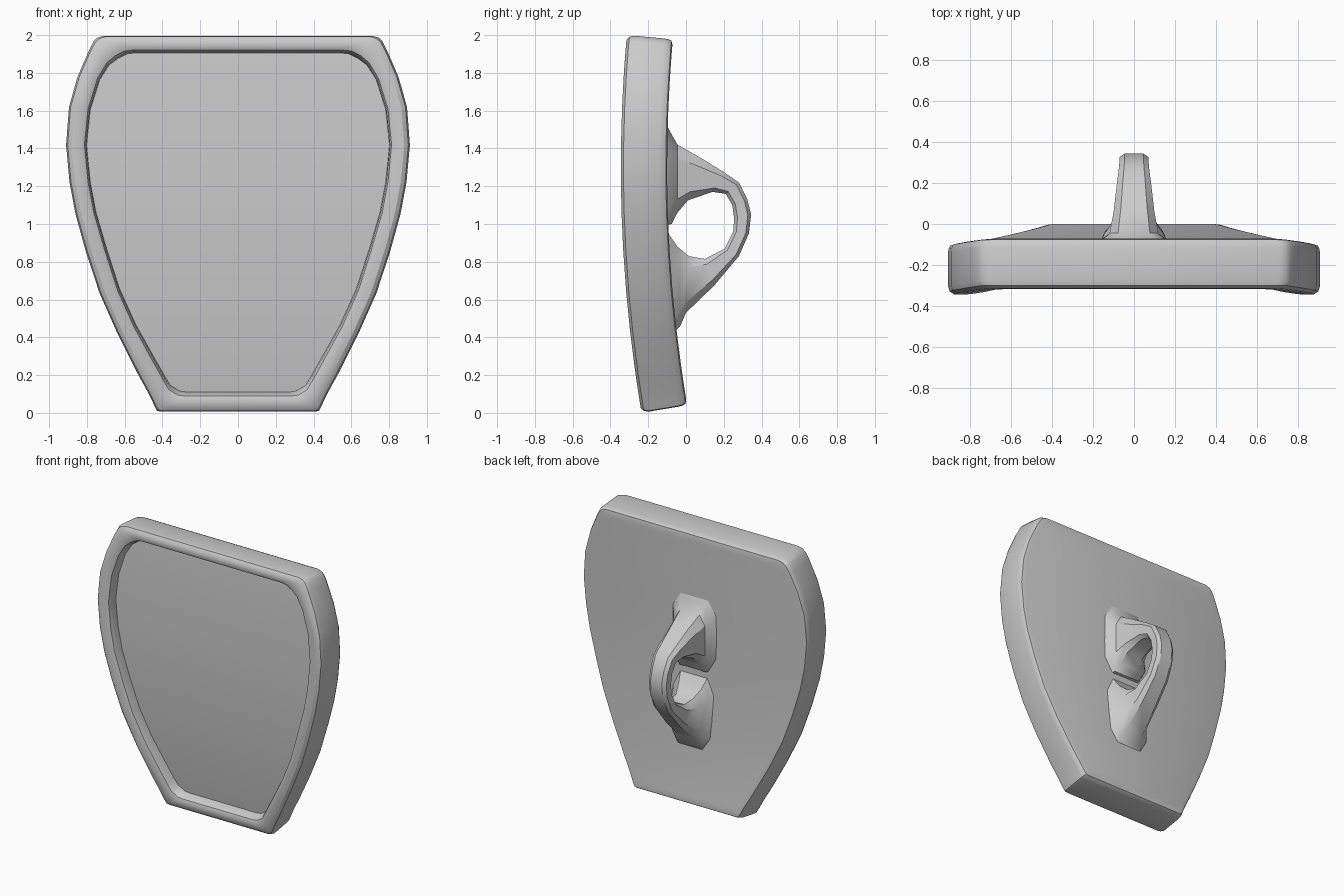
import bpy, bmesh
from mathutils import Vector
from math import radians

if "Cube" in bpy.data.objects:
    bpy.data.objects.remove(bpy.data.objects["Cube"])


def finish(bm, name):
    bmesh.ops.recalc_face_normals(bm, faces=bm.faces[:])
    me = bpy.data.meshes.new(name)
    bm.to_mesh(me)
    bm.free()
    ob = bpy.data.objects.new(name, me)
    bpy.context.collection.objects.link(ob)
    bpy.ops.object.select_all(action='DESELECT')
    ob.select_set(True)
    bpy.context.view_layer.objects.active = ob
    bpy.ops.object.shade_smooth_by_angle(angle=radians(32))
    return ob


def bridge(bm, a, b):
    n = len(a)
    for i in range(n):
        j = (i + 1) % n
        bm.faces.new((a[i], a[j], b[j], b[i]))


def strip_fill(bm, ring):
    # horizontal bands joining the right half of a ring to its mirror
    m = len(ring)
    for i in range(m // 2 - 1):
        bm.faces.new((ring[i], ring[i + 1], ring[m - 2 - i], ring[m - 1 - i]))


# Right half of the outline: outer x, z and inner-panel x, z
OUTLINE = [
    (.41, .0, .27, .095), (.43, .005, .31, .10), (.442, .03, .36, .13),
    (.47, .09, .39, .18), (.53, .20, .435, .26), (.64, .42, .545, .46),
    (.733, .63, .63, .65), (.805, .85, .70, .87), (.86, 1.05, .755, 1.06),
    (.892, 1.22, .785, 1.22), (.91, 1.42, .805, 1.42), (.895, 1.62, .785, 1.61),
    (.85, 1.78, .735, 1.77), (.79, 1.92, .685, 1.85), (.765, 1.97, .64, 1.885),
    (.745, 1.99, .59, 1.91), (.71, 2.0, .54, 1.915)]

# Rim cross-section from back to front panel: (blend outer->inner, depth)
SECTION = [(.35, .245), (.10, .238), (.02, .22), (0, .20), (0, .04), (.08, .014),
           (.28, 0), (.70, 0), (.92, .012), (1, .035), (1.03, .08)]


def on_shield(x, z, depth):
    # bowed front surface, with depth measured along its normal
    y = -.345 + .065 * (z - 1.3) ** 2
    nrm = Vector((0, 1, -.13 * (z - 1.3))).normalized()
    return Vector((x, y, z)) + nrm * depth


# Shield body
bm = bmesh.new()
rings = []
for t, d in SECTION:
    half = [(ox + (ix - ox) * t, oz + (iz - oz) * t) for ox, oz, ix, iz in OUTLINE]
    full = half + [(-x, z) for x, z in reversed(half)]
    rings.append([bm.verts.new(on_shield(x, z, d)) for x, z in full])
for a, b in zip(rings, rings[1:]):
    bridge(bm, a, b)
strip_fill(bm, rings[0])
strip_fill(bm, rings[-1])
finish(bm, "shield_body")

# Back handle stations: outer y, z, inner y, z, half width
HANDLE = [
    (-.12, 1.56, -.12, .99, .19), (-.085, 1.49, -.075, 1.0, .16),
    (-.045, 1.42, -.045, 1.06, .12), (.07, 1.355, .01, 1.125, .10),
    (.20, 1.275, .14, 1.17, .085), (.28, 1.22, .21, 1.16, .075),
    (.325, 1.13, .245, 1.10, .07), (.345, 1.05, .255, 1.03, .07),
    (.333, .95, .25, .96, .07), (.28, .83, .205, .87, .075),
    (.15, .675, .10, .815, .085), (.0, .53, .015, .83, .105),
    (-.03, .46, -.045, .88, .14), (-.09, .40, -.10, .96, .17)]
OCT = [(1, .6), (.65, 1), (-.65, 1), (-1, .6), (-1, -.6), (-.65, -1), (.65, -1), (1, -.6)]

bm = bmesh.new()
rings = []
for oy, oz, iy, iz, w in HANDLE:
    o, i = Vector((0, oy, oz)), Vector((0, iy, iz))
    mid, arm = (o + i) / 2, (o - i) / 2
    rings.append([bm.verts.new(mid + arm * v + Vector((w * u, 0, 0))) for u, v in OCT])
for a, b in zip(rings, rings[1:]):
    bridge(bm, a, b)
bm.faces.new(rings[0])
bm.faces.new(rings[-1])
finish(bm, "grip_handle")
